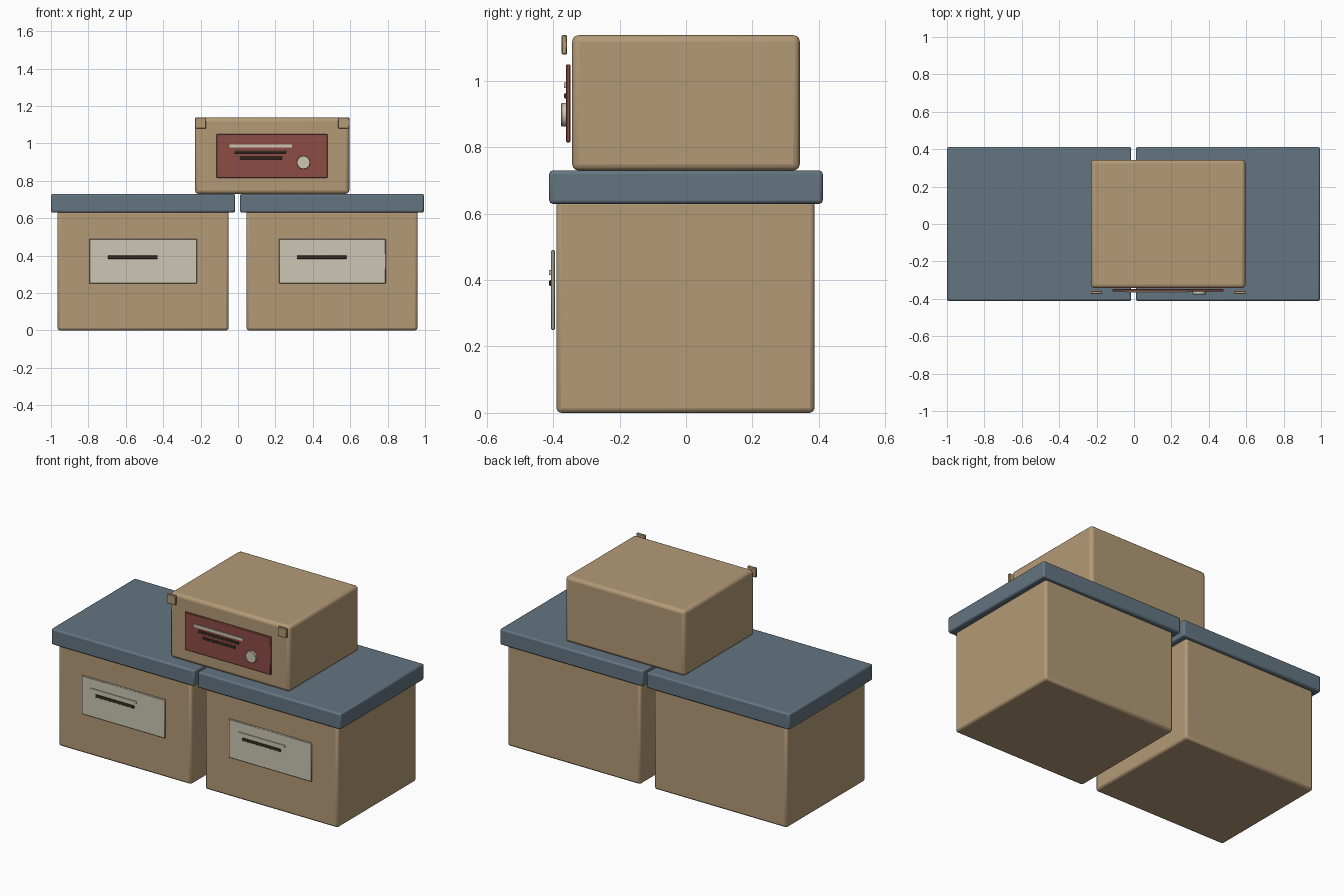
import bpy
import math

if "Cube" in bpy.data.objects:
    bpy.data.objects.remove(bpy.data.objects["Cube"])


def material(name, rgb):
    m = bpy.data.materials.new(name)
    lin = [(c / 255 / 12.92) if c < 10 else ((c / 255 + 0.055) / 1.055) ** 2.4 for c in rgb]
    m.diffuse_color = (*lin, 1)
    m.use_nodes = True
    m.node_tree.nodes["Principled BSDF"].inputs["Base Color"].default_value = m.diffuse_color
    return m


CARD = material("cardboard_tan", (180, 154, 119))
LID = material("slate_blue", (100, 117, 129))
CREAM = material("label_cream", (204, 198, 180))
RED = material("brick_red", (140, 76, 69))
DARK = material("dark_brown", (58, 46, 36))


def finish(ob, name, mat, bevel, segs):
    ob.name = name
    ob.data.materials.append(mat)
    if bevel:
        b = ob.modifiers.new("soft_edges", 'BEVEL')
        b.width, b.segments = bevel, segs
        b.limit_method = 'ANGLE'
        bpy.ops.object.shade_smooth_by_angle(angle=math.radians(35))
    return ob


def box(name, x, y, z, mat, bevel=0.0, segs=2):
    """Box from (min, max) ranges on each axis."""
    bpy.ops.mesh.primitive_cube_add(size=1, location=[(a + b) / 2 for a, b in (x, y, z)])
    ob = bpy.context.object
    ob.scale = [b - a for a, b in (x, y, z)]
    bpy.ops.object.transform_apply(location=False, rotation=False, scale=True)
    return finish(ob, name, mat, bevel, segs)


# Two lidded storage boxes with labels on the front
for side, body, lid, label, line, mark in (
    ("left", (-0.965, -0.05), (-1.0, -0.015), (-0.795, -0.22), (-0.73, -0.415), (-0.695, -0.43)),
    ("right", (0.045, 0.96), (0.01, 0.995), (0.22, 0.79), (0.29, 0.61), (0.315, 0.58)),
):
    box(side + "_box_body", body, (-0.39, 0.387), (0, 0.64), CARD, 0.014)
    box(side + "_box_lid", lid, (-0.412, 0.412), (0.63, 0.73), LID, 0.01)
    box(side + "_label", label, (-0.406, -0.395), (0.25, 0.49), CREAM, 0.003, 1)
    box(side + "_label_upper_line", line, (-0.412, -0.405), (0.415, 0.43), CREAM)
    box(side + "_label_lower_line", mark, (-0.412, -0.405), (0.382, 0.4), DARK, 0.003)

# Smaller box stacked on top
box("top_box_body", (-0.23, 0.595), (-0.343, 0.343), (0.73, 1.138), CARD, 0.02, 3)
for side, x in (("left", (-0.23, -0.17)), ("right", (0.535, 0.595))):
    box(side + "_corner_tab", x, (-0.375, -0.358), (1.08, 1.138), CARD, 0.003, 1)

# Red label with printed lines and a round seal
box("top_label", (-0.115, 0.478), (-0.361, -0.348), (0.815, 1.05), RED, 0.003, 1)
box("top_label_line_1", (-0.045, 0.29), (-0.367, -0.36), (0.978, 0.995), CREAM)
box("top_label_line_2", (-0.02, 0.26), (-0.367, -0.36), (0.947, 0.963), DARK, 0.003)
box("top_label_line_3", (0.01, 0.235), (-0.367, -0.36), (0.914, 0.93), DARK, 0.003)
bpy.ops.mesh.primitive_cylinder_add(vertices=20, radius=0.036, depth=0.016,
                                    location=(0.35, -0.368, 0.898),
                                    rotation=(math.pi / 2, 0, 0))
finish(bpy.context.object, "round_seal", CREAM, 0.002, 1)
